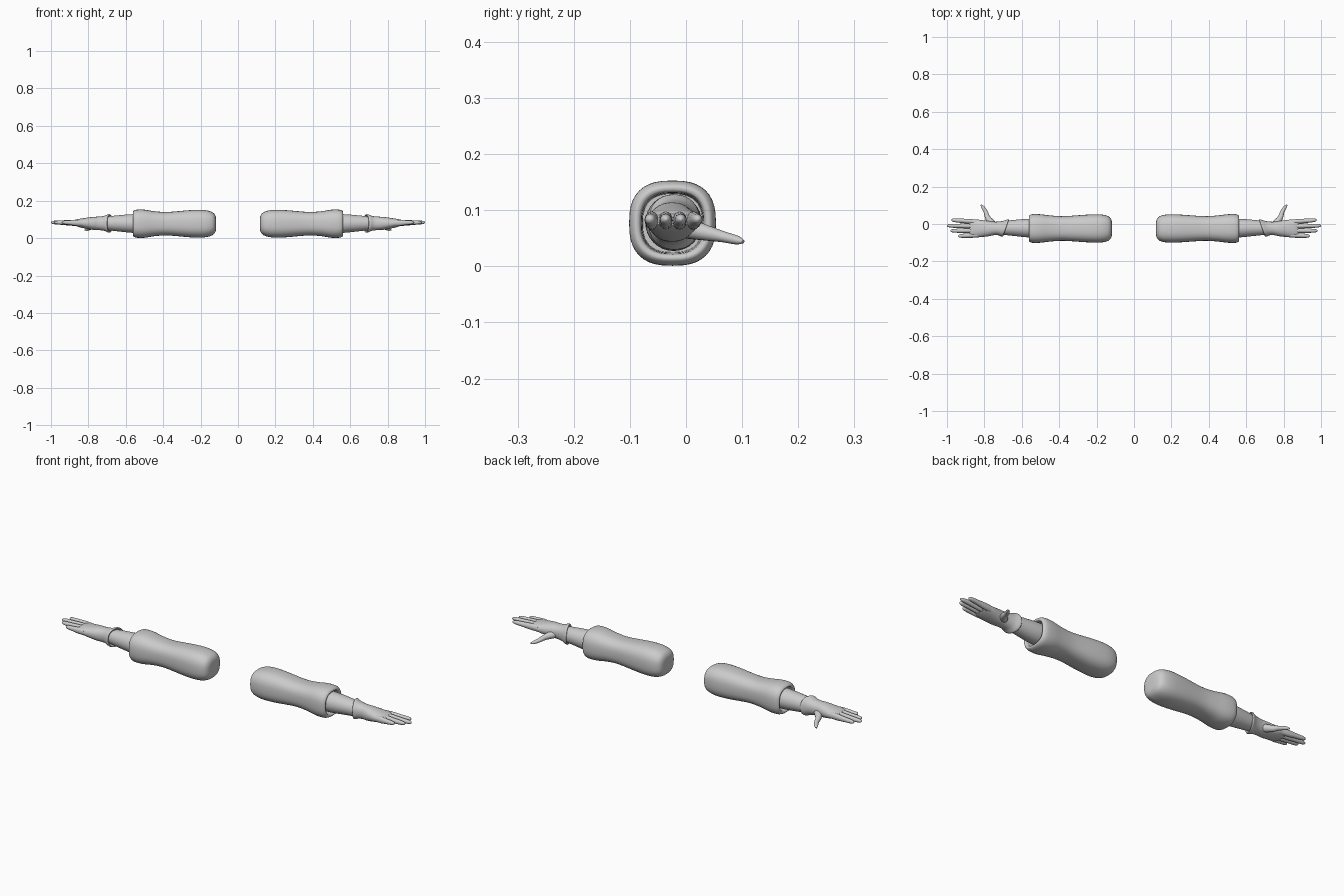
import bpy, bmesh, math
from mathutils import Vector

cube = bpy.data.objects.get("Cube")
if cube:
    bpy.data.objects.remove(cube, do_unlink=True)

grey = bpy.data.materials.new("light_grey")
grey.use_nodes = True
grey.diffuse_color = (0.6, 0.6, 0.6, 1)
grey.node_tree.nodes["Principled BSDF"].inputs["Base Color"].default_value = (0.6, 0.6, 0.6, 1)


def spline(sections, steps):
    """Smoothly interpolate a list of equal-length tuples."""
    out = []
    last = len(sections) - 1
    for i in range(last):
        a, b, c, d = (sections[max(0, min(last, i + k))] for k in (-1, 0, 1, 2))
        for s in range(steps):
            t = s / steps
            out.append([0.5 * (2 * q + (r - p) * t + (2 * p - 5 * q + 4 * r - u) * t ** 2
                               + (3 * q - p - 3 * r + u) * t ** 3)
                        for p, q, r, u in zip(a, b, c, d)])
    return out + [list(sections[-1])]


def loft(name, sections, sides=24, power=2.0, side=1, follow=False, slant=None, steps=4):
    """Skin oval rings given as (x, y, z, half width, half height)."""
    rows = spline(sections, steps)
    bm = bmesh.new()
    rings = []
    for i, (x, y, z, w, h) in enumerate(rows):
        across, up = Vector((0, 1, 0)), Vector((0, 0, 1))
        if follow:
            ahead = Vector(rows[min(i + 1, len(rows) - 1)][:3])
            tangent = (ahead - Vector(rows[max(i - 1, 0)][:3])).normalized()
            across = up.cross(tangent).normalized()
            up = tangent.cross(across)
        ring = []
        for k in range(sides):
            a = math.tau * k / sides
            c, s = math.cos(a), math.sin(a)
            c = math.copysign(abs(c) ** (2 / power), c)
            s = math.copysign(abs(s) ** (2 / power), s)
            p = Vector((x, y, z)) + across * (w * c) + up * (h * s)
            if slant:
                p.x += slant(x) * (y - p.y)
            p.x *= side
            ring.append(bm.verts.new(p))
        rings.append(ring)
    for a, b in zip(rings, rings[1:]):
        for k in range(sides):
            n = (k + 1) % sides
            bm.faces.new((a[k], a[n], b[n], b[k]))
    bm.faces.new(rings[0])
    bm.faces.new(rings[-1])
    bmesh.ops.recalc_face_normals(bm, faces=bm.faces)
    mesh = bpy.data.meshes.new(name)
    bm.to_mesh(mesh)
    bm.free()
    mesh.materials.append(grey)
    obj = bpy.data.objects.new(name, mesh)
    bpy.context.collection.objects.link(obj)
    bpy.ops.object.select_all(action="DESELECT")
    obj.select_set(True)
    bpy.context.view_layer.objects.active = obj
    bpy.ops.object.shade_smooth_by_angle(angle=math.radians(50))
    return obj


# Puffed sleeve: domed shoulder, slim middle, rolled lip and hollow cuff
MID = (-0.024, 0.077)
sleeve = [(x, *MID, w, h) for x, w, h in (
    (0.117, 0.020, 0.020), (0.121, 0.047, 0.044), (0.138, 0.066, 0.062),
    (0.18, 0.075, 0.073), (0.25, 0.074, 0.073), (0.37, 0.066, 0.063),
    (0.44, 0.069, 0.066), (0.50, 0.076, 0.075), (0.54, 0.077, 0.075),
    (0.558, 0.071, 0.069), (0.562, 0.063, 0.061), (0.552, 0.056, 0.055),
    (0.50, 0.053, 0.052))]

forearm = [(0.49, -0.022, 0.078, 0.050, 0.050), (0.56, -0.022, 0.078, 0.050, 0.050),
           (0.64, -0.021, 0.079, 0.043, 0.043), (0.70, -0.021, 0.079, 0.036, 0.036),
           (0.73, -0.022, 0.079, 0.028, 0.028)]

# Glove: flared slanted rim, wrist, then a flattening palm
glove = [(0.690, -0.021, 0.079, 0.037, 0.038), (0.684, -0.021, 0.079, 0.043, 0.046),
         (0.692, -0.021, 0.079, 0.046, 0.049), (0.715, -0.022, 0.079, 0.038, 0.040),
         (0.745, -0.024, 0.079, 0.036, 0.036), (0.78, -0.025, 0.079, 0.041, 0.034),
         (0.83, -0.024, 0.080, 0.047, 0.026), (0.865, -0.024, 0.082, 0.048, 0.018),
         (0.880, -0.024, 0.083, 0.043, 0.010)]

thumb = [(0.735, -0.020, 0.072, 0.016, 0.018), (0.762, 0.006, 0.067, 0.019, 0.018),
         (0.783, 0.035, 0.060, 0.014, 0.014), (0.793, 0.065, 0.053, 0.011, 0.010),
         (0.808, 0.090, 0.047, 0.009, 0.008), (0.818, 0.102, 0.044, 0.003, 0.003)]

# Finger name: base y, tip y, tip x
fingers = {"index_finger": (0.011, 0.021, 0.977), "middle_finger": (-0.012, -0.009, 1.0),
           "ring_finger": (-0.036, -0.036, 0.982), "little_finger": (-0.060, -0.064, 0.940)}


def rim_slant(x):
    return 0.35 * max(0, min(1, (0.77 - x) / 0.06))


for label, side in (("left", 1), ("right", -1)):
    loft(label + "_sleeve", sleeve, 40, 2.6, side)
    loft(label + "_forearm", forearm, 32, 2.0, side)
    loft(label + "_glove", glove, 32, 2.2, side, slant=rim_slant)
    loft(label + "_thumb", thumb, 16, 2.0, side, follow=True)
    for name, (y0, y1, tip) in fingers.items():
        rows = []
        for t, w, h in ((0, 0.012, 0.016), (0.3, 0.0125, 0.016), (0.6, 0.0115, 0.0125),
                        (0.85, 0.010, 0.010), (0.96, 0.007, 0.007), (1, 0.002, 0.002)):
            rows.append((0.835 + (tip - 0.835) * t, y0 + (y1 - y0) * t, 0.081 + 0.003 * t, w, h))
        loft(label + "_" + name, rows, 16, 2.0, side)
